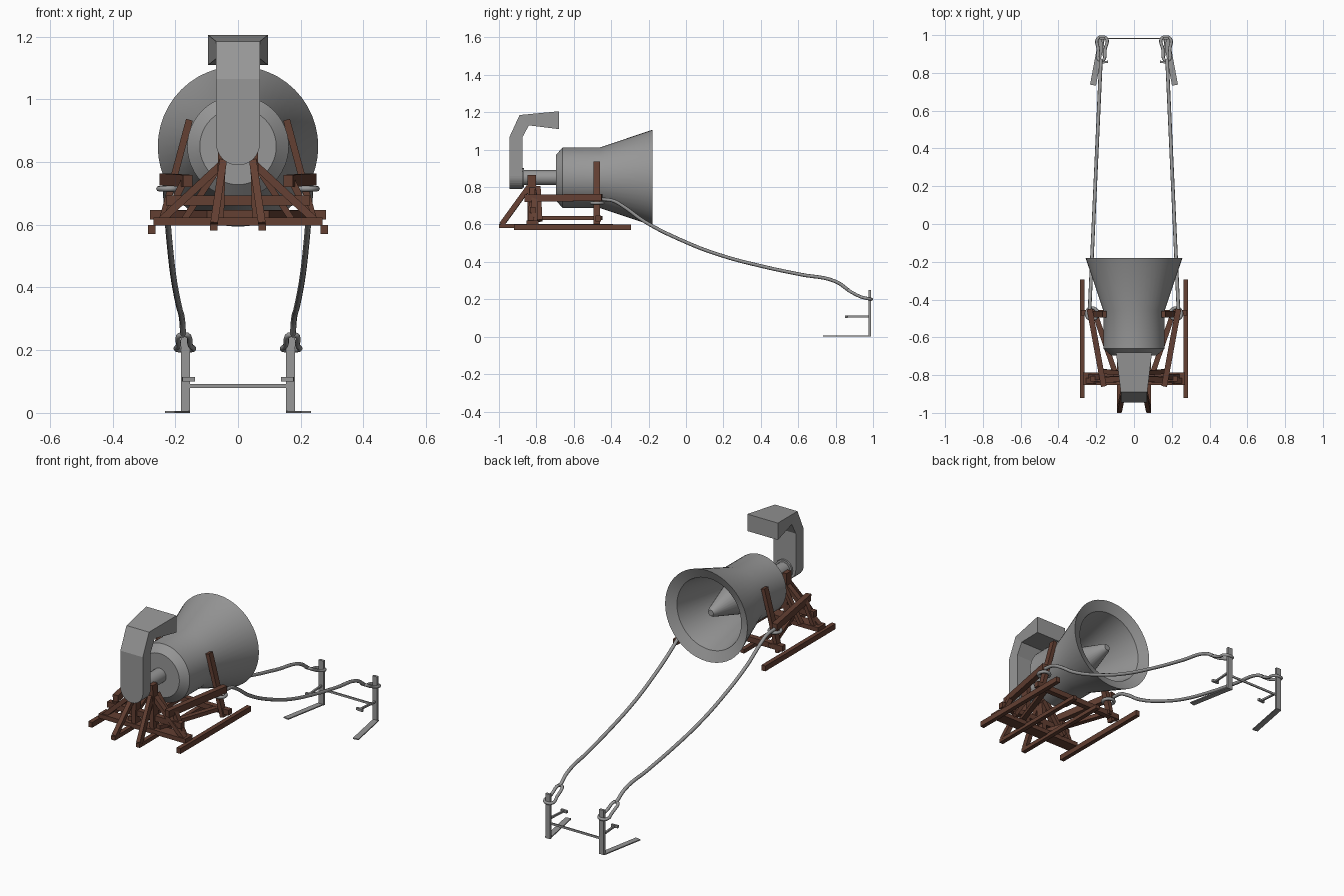
import bpy, bmesh, math
from mathutils import Vector

if "Cube" in bpy.data.objects:
    bpy.data.objects.remove(bpy.data.objects["Cube"])


def mat(name, c):
    m = bpy.data.materials.new(name)
    m.diffuse_color = (*c, 1)
    m.use_nodes = True
    m.node_tree.nodes["Principled BSDF"].inputs["Base Color"].default_value = m.diffuse_color
    return m


METAL = mat("grey_metal", (0.31, 0.31, 0.31))
WOOD = mat("brown_wood", (0.125, 0.05, 0.032))


def make(name, bm, m, smooth=False):
    bmesh.ops.recalc_face_normals(bm, faces=bm.faces[:])
    me = bpy.data.meshes.new(name)
    bm.to_mesh(me)
    bm.free()
    me.materials.append(m)
    ob = bpy.data.objects.new(name, me)
    bpy.context.collection.objects.link(ob)
    if smooth:
        bpy.ops.object.select_all(action='DESELECT')
        ob.select_set(True)
        bpy.context.view_layer.objects.active = ob
        bpy.ops.object.shade_smooth_by_angle(angle=math.radians(25))
    return ob


def loft(bm, rings, closed=False):
    """Skin a list of point rings; cap the ends unless closed."""
    vs = [[bm.verts.new(p) for p in r] for r in rings]
    pairs = list(zip(vs, vs[1:])) + ([(vs[-1], vs[0])] if closed else [])
    for a, b in pairs:
        for i in range(len(a)):
            j = (i + 1) % len(a)
            bm.faces.new((a[i], a[j], b[j], b[i]))
    if not closed:
        bm.faces.new(vs[0])
        bm.faces.new(vs[-1])


def lathe(name, profile, m, n=48, zc=0.85):
    """Turn (radius, y) pairs around the drum axis."""
    bm = bmesh.new()
    loft(bm, [[(r * math.cos(t), y, zc + r * math.sin(t))
               for t in (2 * math.pi * i / n for i in range(n))] for r, y in profile])
    return make(name, bm, m, True)


def beam(name, p0, p1, w, h, m=WOOD):
    """Square bar from p0 to p1: w sideways, h in the up direction."""
    p0, p1 = Vector(p0), Vector(p1)
    d = (p1 - p0).normalized()
    up = Vector((0, 1, 0)) if abs(d.z) > 0.6 else Vector((0, 0, 1))
    side = d.cross(up).normalized() * w / 2
    up = side.cross(d).normalized() * h / 2
    bm = bmesh.new()
    loft(bm, [[p + side + up, p - side + up, p - side - up, p + side - up] for p in (p0, p1)])
    return make(name, bm, m)


def rope(name, pts, r, cyclic=False):
    cu = bpy.data.curves.new(name, 'CURVE')
    cu.dimensions = '3D'
    cu.bevel_depth = r
    cu.bevel_resolution = 2
    cu.resolution_u = 6
    cu.use_fill_caps = True
    sp = cu.splines.new('BEZIER')
    sp.bezier_points.add(len(pts) - 1)
    for b, p in zip(sp.bezier_points, pts):
        b.co = p
        b.handle_left_type = b.handle_right_type = 'AUTO'
    sp.use_cyclic_u = cyclic
    cu.materials.append(METAL)
    ob = bpy.data.objects.new(name, cu)
    bpy.context.collection.objects.link(ob)
    bpy.ops.object.select_all(action='DESELECT')
    ob.select_set(True)
    bpy.context.view_layer.objects.active = ob
    bpy.ops.object.convert(target='MESH')


# Drum with flared, hollow mouth
lathe("flared_drum", [(0.122, -0.695), (0.162, -0.66), (0.162, -0.46), (0.256, -0.18),
                      (0.20, -0.205), (0.145, -0.46), (0.145, -0.62)], METAL)
lathe("inner_cone", [(0.11, -0.63), (0.10, -0.48), (0.026, -0.235), (0.016, -0.22)], METAL, 24)
# Shaft and flange
lathe("drive_shaft", [(0.04, -0.88), (0.04, -0.69)], METAL, 16)
lathe("shaft_flange", [(0.052, -0.88), (0.052, -0.865)], METAL, 16)

# Bent arm: rounded foot, upright, slanted elbow and widening hood
stations = []
for k in range(9):
    a = math.radians(86 * (1 - k / 8))
    z = 0.86 - 0.07 * math.sin(a)
    stations.append(((-0.945, z), (-0.875, z), 0.07 * math.cos(a)))
stations += [((-0.945, 1.065), (-0.875, 1.065), 0.07),
             ((-0.89, 1.185), (-0.84, 1.13), 0.07),
             ((-0.68, 1.205), (-0.68, 1.11), 0.095)]
bm = bmesh.new()
loft(bm, [[(-w, *o), (w, *o), (w, *i), (-w, *i)] for o, i, w in stations])
make("bent_arm", bm, METAL)

# Cross beams of the wooden cradle
beam("front_cross_beam", (-0.27, -0.82, 0.61), (0.27, -0.82, 0.61), 0.065, 0.025)
beam("front_upper_beam", (-0.23, -0.82, 0.678), (0.23, -0.82, 0.678), 0.03, 0.032)
beam("rear_cross_beam", (-0.28, -0.47, 0.632), (0.28, -0.47, 0.632), 0.03, 0.03)

for s, side in ((-1, "left"), (1, "right")):
    # Skids
    beam(side + "_outer_skid", (s * .275, -.92, .585), (s * .275, -.295, .585), .024, .03)
    beam(side + "_inner_skid", (s * .077, -1.0, .592), (s * .077, -.39, .592), .024, .022)
    # Shaft support
    beam(side + "_shaft_post", (s * .058, -.825, .6), (s * .05, -.825, .865), .025, .045)
    beam(side + "_front_brace", (s * .077, -.985, .6), (s * .048, -.84, .80), .024, .028)
    beam(side + "_spread_leg", (s * .25, -.83, .61), (s * .045, -.82, .80), .024, .03)
    beam(side + "_inner_strut", (s * .17, -.78, .62), (s * .05, -.79, .80), .02, .025)
    # Side beams and leaning stake
    beam(side + "_upper_beam", (s * .16, -.86, .74), (s * .235, -.45, .745), .03, .038)
    beam(side + "_lower_beam", (s * .085, -.83, .635), (s * .215, -.45, .635), .028, .022)
    beam(side + "_stake", (s * .245, -.477, .6), (s * .155, -.477, .935), .022, .034)
    beam(side + "_beam_leg", (s * .235, -.81, .61), (s * .172, -.81, .74), .022, .03)

    # Ground hook: post, flat foot, peg with head
    beam(side + "_hook_post", (s * .167, .983, 0), (s * .167, .983, .25), .029, .014, METAL)
    beam(side + "_hook_foot", (s * .170, .985, .003), (s * .217, .735, .003), .032, .006, METAL)
    beam(side + "_peg", (s * .167, .98, .107), (s * .158, .855, .107), .010, .010, METAL)
    beam(side + "_peg_head", (s * .158, .863, .107), (s * .157, .851, .107), .04, .014, METAL)

    # Sagging cable and loops around stake and post
    path = [(-.45, .735), (-.39, .727), (-.34, .70), (-.22, .615), (0, .505), (.18, .437), (.4, .378),
            (.61, .333), (.8, .295), (.87, .248)]
    rope(side + "_cable", [(s * (.235 - .0455 * (y + .45)), y, z) for y, z in path], .0095)
    rope(side + "_post_loop", [(s * .174, .865, .25), (s * .190, .93, .215), (s * .193, .98, .202),
                               (s * .168, 1.0 - .009, .2), (s * .145, .98, .202),
                               (s * .152, .93, .215)], .0085, True)
    rope(side + "_stake_loop", [(s * .222 + .03 * math.cos(t), -.475 + .03 * math.sin(t), .715)
                                for t in (math.pi * k / 4 for k in range(8))], .009, True)

# Rod joining the two hook posts
beam("hook_rod", (-.16, .983, .086), (.16, .983, .086), .006, .012, METAL)
